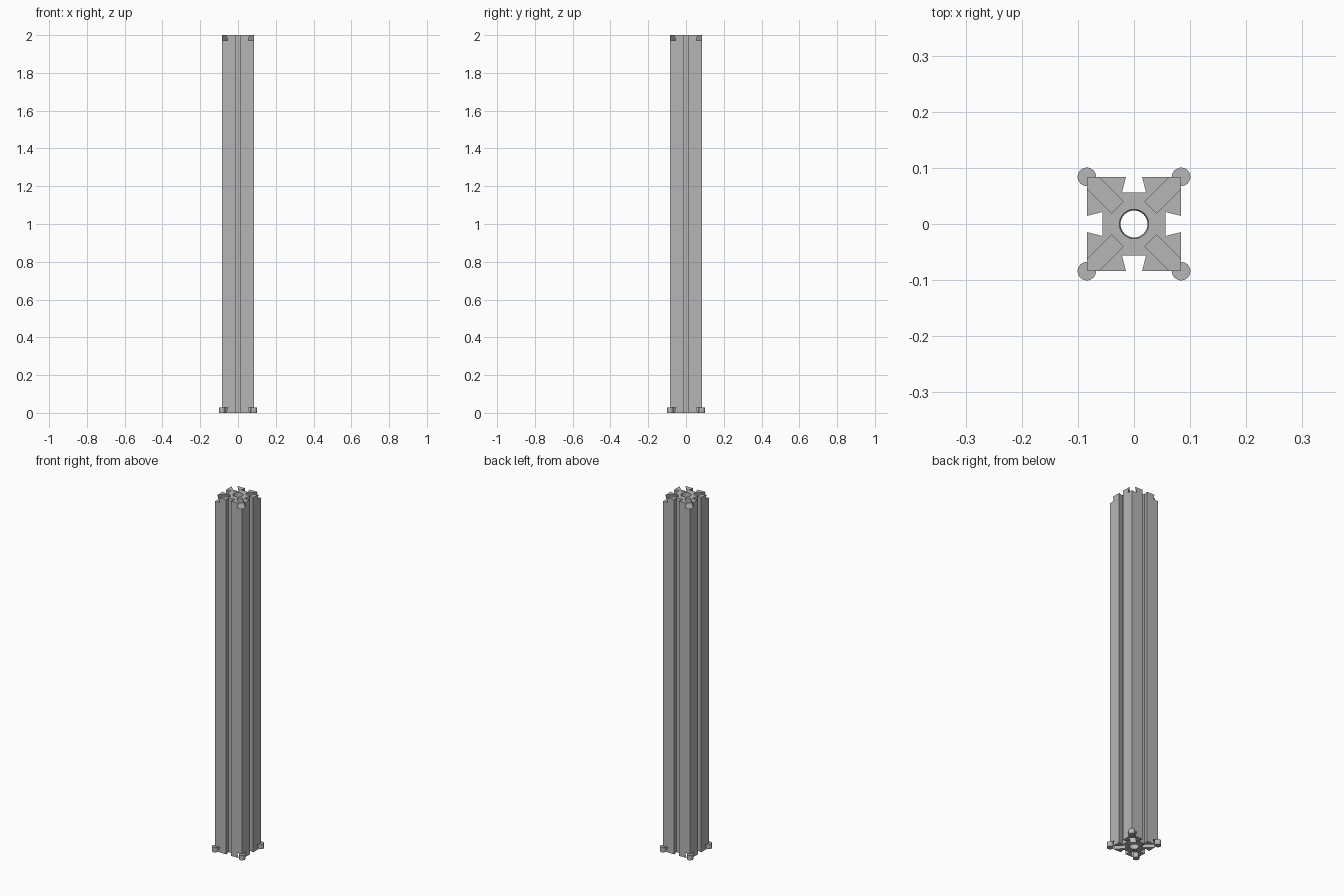
import bpy, bmesh, math
from mathutils import Matrix, Vector

HALF, HEIGHT = 0.084, 2.0
MOUTH, FLOOR, DEPTH = 0.0145, 0.0214, 0.028   # dovetail half widths and depth

cube = bpy.data.objects.get("Cube")
if cube:
    bpy.data.objects.remove(cube, do_unlink=True)

grey = bpy.data.materials.new("light grey")
grey.use_nodes = True
grey.diffuse_color = (0.47, 0.47, 0.47, 1)
grey.node_tree.nodes["Principled BSDF"].inputs["Base Color"].default_value = grey.diffuse_color


def add_object(name, bm):
    bmesh.ops.recalc_face_normals(bm, faces=bm.faces)
    mesh = bpy.data.meshes.new(name)
    bm.to_mesh(mesh)
    bm.free()
    mesh.materials.append(grey)
    obj = bpy.data.objects.new(name, mesh)
    bpy.context.collection.objects.link(obj)
    return obj


def extrude(bm, points, vector):
    face = bm.faces.new([bm.verts.new(p) for p in points])
    made = bmesh.ops.extrude_face_region(bm, geom=[face], use_keep_orig=True)["geom"]
    verts = [g for g in made if isinstance(g, bmesh.types.BMVert)]
    bmesh.ops.translate(bm, vec=vector, verts=verts)


def cut(target, cutter):
    mod = target.modifiers.new(cutter.name, "BOOLEAN")
    mod.operation = "DIFFERENCE"
    mod.solver = "EXACT"
    mod.object = cutter
    cutter.hide_render = True
    bpy.context.view_layer.objects.active = target
    bpy.ops.object.modifier_apply(modifier=mod.name)
    bpy.data.objects.remove(cutter, do_unlink=True)


# Square column with a dovetail groove down each side
side = [(HALF, -HALF), (HALF, -MOUTH), (HALF - DEPTH, -FLOOR),
        (HALF - DEPTH, FLOOR), (HALF, MOUTH)]
outline = []
for i in range(4):
    turn = Matrix.Rotation(i * math.pi / 2, 3, "Z")
    outline += [turn @ Vector((x, y, 0)) for x, y in side]
bm = bmesh.new()
extrude(bm, outline, Vector((0, 0, HEIGHT)))
column = add_object("column", bm)

# Central bore, very slightly tapered
bm = bmesh.new()
bmesh.ops.create_cone(bm, cap_ends=True, segments=48, radius1=0.024, radius2=0.026,
                      depth=HEIGHT + 0.02, matrix=Matrix.Translation((0, 0, HEIGHT / 2)))
cut(column, add_object("bore_cutter", bm))

# Diagonal dovetail notches in the corners at both ends
bm = bmesh.new()
extra = 0.01
lip = MOUTH - (FLOOR - MOUTH) * extra / DEPTH
section = [(-lip, -extra), (lip, -extra), (FLOOR, DEPTH), (-FLOOR, DEPTH)]
for end, direction in ((0, 1), (HEIGHT, -1)):
    for i in range(4):
        turn = Matrix.Rotation(math.pi / 4 + i * math.pi / 2, 3, "Z")
        points = [turn @ Vector((0.042, w, end + direction * d)) for w, d in section]
        extrude(bm, points, turn @ Vector((0.12, 0, 0)))
cut(column, add_object("notch_cutter", bm))

# Round pegs at the bottom corners
for name, x, y in (("front_left_peg", 1, -1), ("front_right_peg", -1, -1),
                   ("back_left_peg", 1, 1), ("back_right_peg", -1, 1)):
    bm = bmesh.new()
    bmesh.ops.create_cone(bm, cap_ends=True, segments=32, radius1=0.0165, radius2=0.0165, depth=DEPTH,
                          matrix=Matrix.Translation((x * HALF, y * HALF, DEPTH / 2)))
    add_object(name, bm)

# Smooth the round surfaces and keep the corners sharp
bpy.ops.object.select_all(action="DESELECT")
for obj in bpy.context.scene.objects:
    if obj.type == "MESH":
        obj.select_set(True)
bpy.context.view_layer.objects.active = column
bpy.ops.object.shade_smooth_by_angle(angle=math.radians(30))
